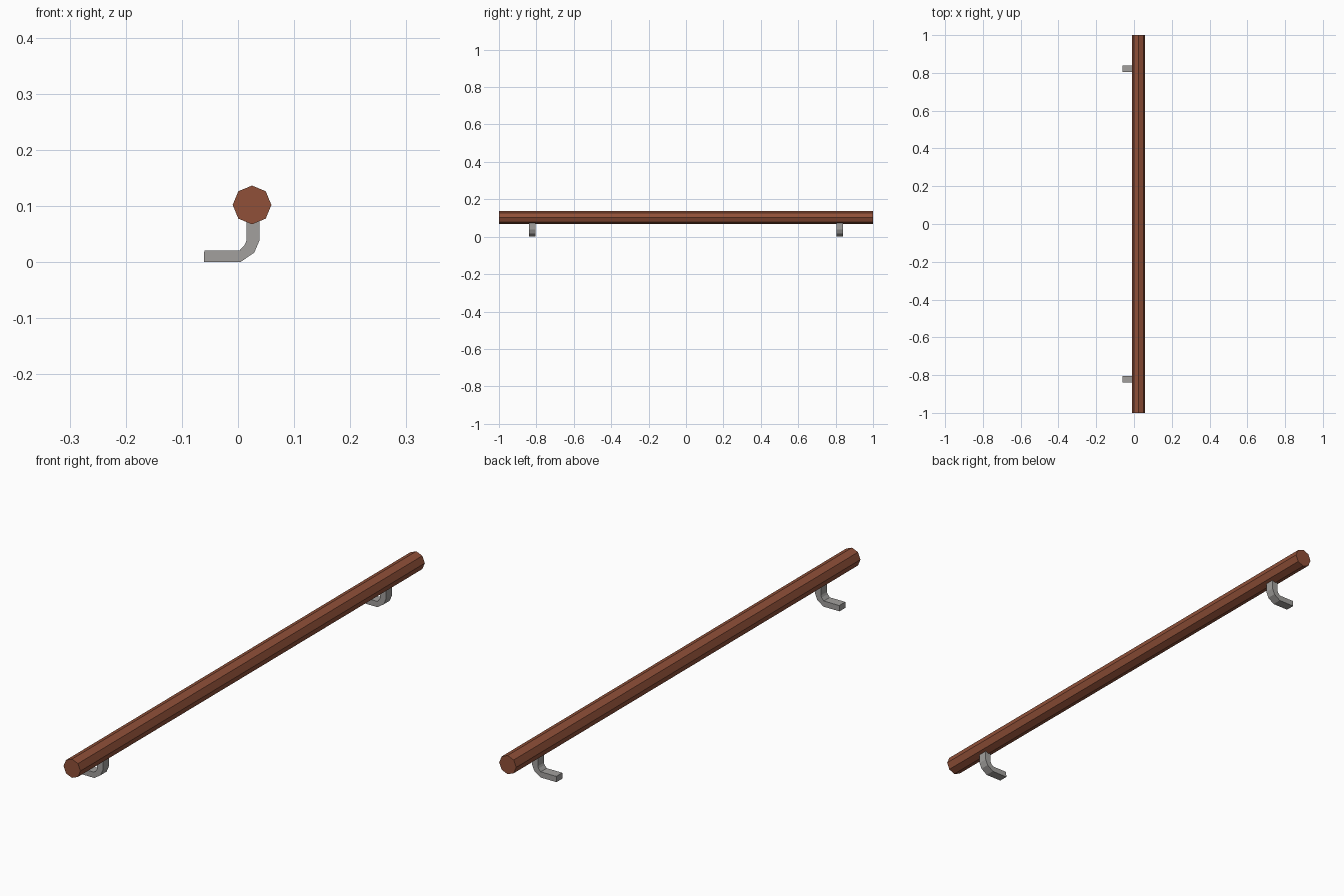
import bpy, bmesh, math
from mathutils import Matrix

if "Cube" in bpy.data.objects:
    bpy.data.objects.remove(bpy.data.objects["Cube"])


def material(name, rgb):
    m = bpy.data.materials.new(name)
    m.diffuse_color = (*rgb, 1)
    m.use_nodes = True
    m.node_tree.nodes["Principled BSDF"].inputs["Base Color"].default_value = m.diffuse_color
    return m


wood = material("brown_wood", (0.28, 0.08, 0.04))
metal = material("grey_metal", (0.36, 0.35, 0.34))


def prism(name, outline, y0, y1, mat):
    """Extrude an x/z outline from y0 to y1 as a flat-shaded solid."""
    bm = bmesh.new()
    face = bm.faces.new([bm.verts.new((x, y0, z)) for x, z in outline])
    new = bmesh.ops.extrude_face_region(bm, geom=[face])["geom"]
    verts = [g for g in new if isinstance(g, bmesh.types.BMVert)]
    bmesh.ops.translate(bm, verts=verts, vec=(0, y1 - y0, 0))
    bmesh.ops.recalc_face_normals(bm, faces=bm.faces)
    me = bpy.data.meshes.new(name)
    bm.to_mesh(me)
    bm.free()
    me.materials.append(mat)
    ob = bpy.data.objects.new(name, me)
    bpy.context.collection.objects.link(ob)
    return ob


# Eight-sided handrail
R, CX, CZ = 0.0345, 0.025, 0.102
octagon = [(CX + R * math.cos(i * math.pi / 4), CZ + R * math.sin(i * math.pi / 4))
           for i in range(8)]
prism("handrail", octagon, -1, 1, wood)

# Bent wall brackets, running up into the rail
bracket = [(-0.061, 0), (0.004, 0), (0.029, 0.017), (0.038, 0.038), (0.038, 0.08),
           (0.015, 0.08), (0.015, 0.038), (0.012, 0.031), (0.003, 0.021), (-0.060, 0.021)]
for name, y in (("front_bracket", -0.822), ("back_bracket", 0.822)):
    prism(name, bracket, y - 0.0175, y + 0.0175, metal)
